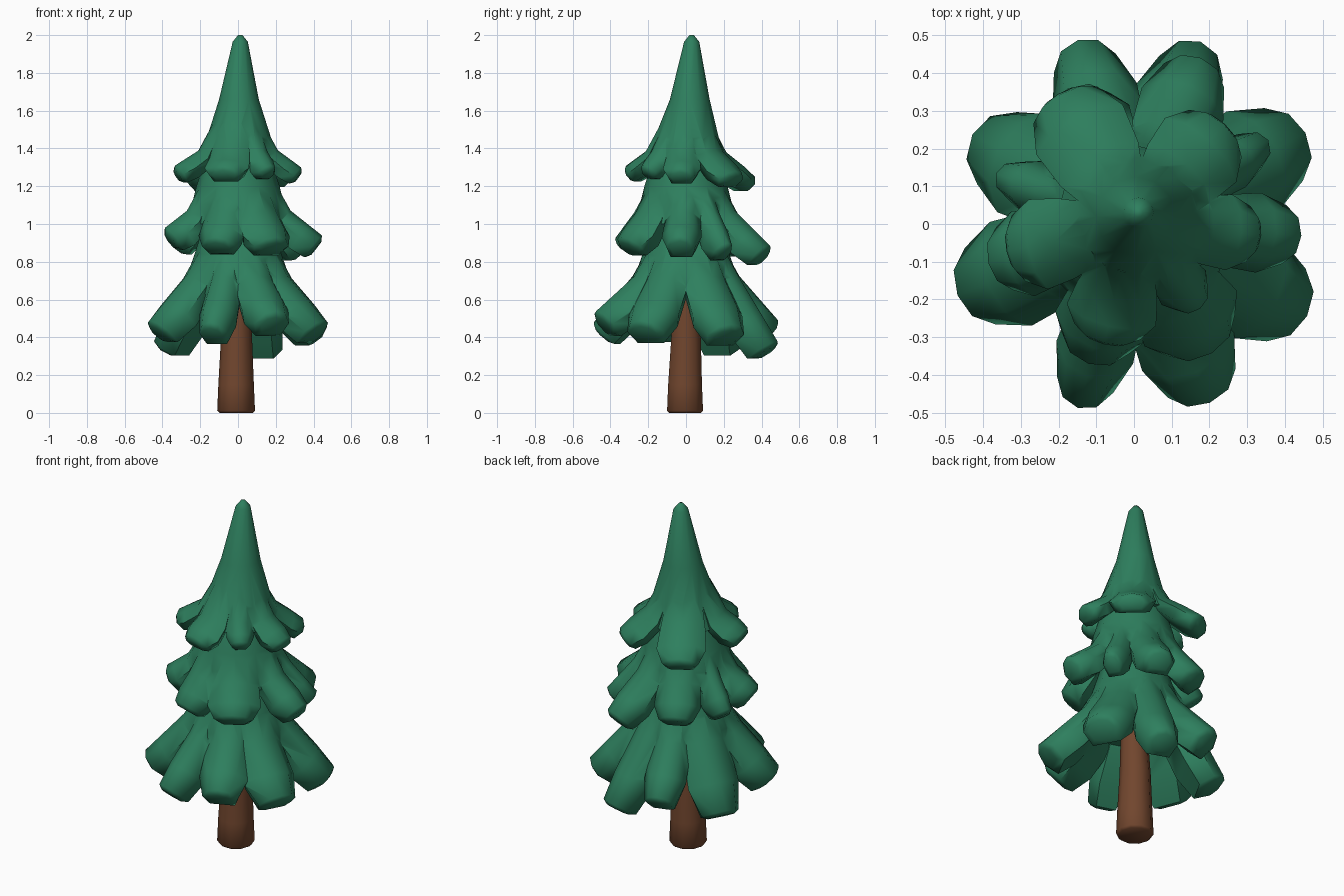
import bpy, bmesh, math
from mathutils import Vector

if "Cube" in bpy.data.objects:
    bpy.data.objects.remove(bpy.data.objects["Cube"])


def material(name, rgb):
    m = bpy.data.materials.new(name)
    m.diffuse_color = (*rgb, 1)
    m.use_nodes = True
    m.node_tree.nodes["Principled BSDF"].inputs["Base Color"].default_value = m.diffuse_color
    return m


GREEN = material("pine green", (0.027, 0.213, 0.112))
BROWN = material("bark brown", (0.165, 0.061, 0.027))


def skin(bm, rings):
    """Bridge equal-length closed rings and cap both ends."""
    vs = [[bm.verts.new(p) for p in r] for r in rings]
    n = len(vs[0])
    for a, b in zip(vs, vs[1:]):
        for i in range(n):
            j = (i + 1) % n
            bm.faces.new((a[i], a[j], b[j], b[i]))
    bm.faces.new(vs[0][::-1])
    bm.faces.new(vs[-1])


def turned(bm, profile, sides):
    """Rings from (radius, z, centre x, centre y)."""
    skin(bm, [[Vector((cx + r * math.cos(2 * math.pi * i / sides),
                       cy + r * math.sin(2 * math.pi * i / sides), z))
               for i in range(sides)] for r, z, cx, cy in profile])


def lobe(bm, deg, tip_r, tip_z, width, root, bend, thick):
    """Drooping bough with an arched top and a blunt, softened end."""
    a = math.radians(deg)
    out = Vector((math.cos(a), math.sin(a), 0))
    side = Vector((-out.y, out.x, 0))
    up = Vector((0, 0, 1))
    p0 = out * root[0] + up * root[1]
    p1 = out * bend[0] + up * bend[1]
    p3 = out * tip_r + up * tip_z
    p2 = p1.lerp(p3, 0.6)
    d = (p3 - p1).normalized()
    nrm = side.cross(d)
    if nrm.z < 0:
        nrm = -nrm
    end = p3 + d * .018 - nrm * thick * .18
    section = [(-1, -.5), (-.6, -.12), (0, 0), (.6, -.12), (1, -.5),
               (.72, -1), (-.72, -1)]
    rings = []
    for p, w, t in ((p0, .72, .8), (p1, .95, 1), (p2, 1.06, 1.12),
                    (p3, .78, 1.05), (end, .55, .65)):
        rings.append([p + side * (x * w * width / 2) + nrm * (y * t * thick)
                      for x, y in section])
    skin(bm, rings)


def make(bm, name, mat):
    bmesh.ops.recalc_face_normals(bm, faces=bm.faces)
    me = bpy.data.meshes.new(name)
    bm.to_mesh(me)
    bm.free()
    me.materials.append(mat)
    ob = bpy.data.objects.new(name, me)
    bpy.context.collection.objects.link(ob)
    return ob


def smooth(me, angle):
    me.shade_smooth()
    me.set_sharp_from_angle(angle=math.radians(angle))


def tier(name, core, lobes, root, bend, thick):
    """Central cone with its boughs united into one skin."""
    bm = bmesh.new()
    turned(bm, core, 12)
    body = make(bm, name, GREEN)
    bm = bmesh.new()
    for l in lobes:
        lobe(bm, *l, root, bend, thick)
    boughs = make(bm, name + "_helper", GREEN)
    mod = body.modifiers.new("unite", 'BOOLEAN')
    mod.operation, mod.solver = 'UNION', 'EXACT'
    mod.object, mod.use_self = boughs, True
    dg = bpy.context.evaluated_depsgraph_get()
    me = bpy.data.meshes.new_from_object(body.evaluated_get(dg))
    body.modifiers.clear()
    body.data = me
    bpy.data.objects.remove(boughs)
    smooth(me, 58)


# trunk with softened foot
bm = bmesh.new()
turned(bm, [(.088, 0, -.01, -.005), (.1, .012, -.01, -.005),
            (.094, .15, -.01, -.005), (.083, .38, -.008, 0), (.07, .66, 0, 0)], 10)
smooth(make(bm, "trunk", BROWN).data, 50)

# boughs: direction in degrees, tip radius, tip height, width
tier("lower_boughs",
     [(.28, .63, 0, 0), (.265, .74, 0, 0), (.23, .84, 0, 0), (.18, 1.0, 0, 0)],
     [(28, .515, .47, .28), (70, .515, .38, .23), (107, .51, .49, .22),
      (151, .49, .39, .28), (202, .505, .49, .28), (253, .51, .48, .2),
      (293, .515, .54, .25), (332, .52, .49, .28)],
     (.205, .88), (.295, .725), .165)

tier("middle_boughs",
     [(.26, 1.0, 0, 0), (.245, 1.1, 0, 0), (.22, 1.2, 0, 0), (.17, 1.36, 0, 0)],
     [(356, .445, .94, .2), (32, .42, .9, .14), (68, .475, .89, .22),
      (116, .4, .92, .24), (160, .39, .93, .14), (195, .4, .98, .22),
      (252, .39, .93, .24), (301, .4, .93, .27)],
     (.19, 1.23), (.28, 1.07), .14)

tier("top_boughs",
     [(.21, 1.32, 0, 0), (.172, 1.45, .005, .003), (.105, 1.66, .005, .02),
      (.04, 1.965, .012, .03), (.012, 2.0, .012, .03)],
     [(355, .335, 1.3, .19), (48, .355, 1.28, .24), (120, .395, 1.26, .25),
      (192, .34, 1.31, .23), (256, .325, 1.31, .23), (308, .285, 1.31, .14)],
     (.13, 1.54), (.212, 1.39), .1)
